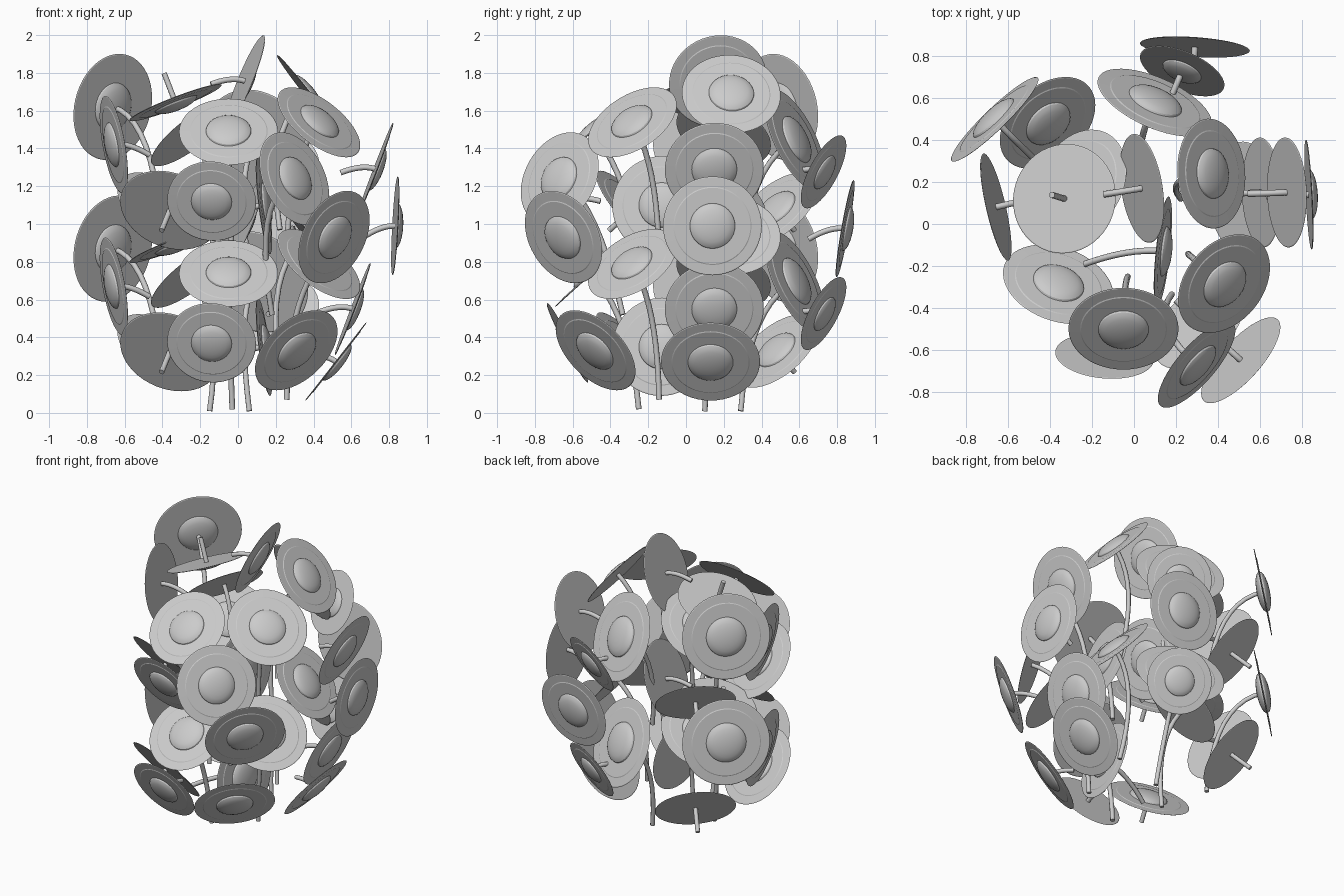
import bpy, math
from mathutils import Vector

if "Cube" in bpy.data.objects:
    bpy.data.objects.remove(bpy.data.objects["Cube"])

RADIUS, DROP = 0.262, 0.75
# position, heading and pitch in degrees, optional size factor
PAIRED = {  # these appear again one tier lower
    "front": (-.05, -.50, 1.49, -90, 48),
    "front_drooping": (-.14, -.63, 1.12, -95, -27, .9),
    "front_right": (.43, -.285, 1.54, -39, 45),
    "top_side": (.04, .17, 1.755, 9, -22),
    "right": (.37, .24, 1.69, 4, 38),
    "inner_right": (.14, -.13, 1.10, -6, 7),
    "back_right": (.10, .58, 1.445, 66, 24, 1.12),
    "back_small": (.23, .73, 1.275, 67, -26, .82),
    "back_left": (-.665, .50, 1.62, 134, 10, 1.09),
    "left": (-.66, .08, 1.42, 193, -10),
    "left_hanging": (-.33, .12, 1.64, -17, -68),
    "left_inner": (-.25, .20, 1.48, 153, 49),
    "left_back_inner": (-.41, .48, 1.08, -48, 42),
    "left_front_inner": (-.36, -.285, 1.075, 70, 40, 1.04),
}
SINGLE = {
    "front_right_mid": (.30, -.67, 1.24, -41, 20),
    "front_right_outer": (.51, -.65, .93, -42, -21),
    "front_right_base": (.31, -.48, .33, -47, -36),
    "right_mid": (.73, .15, 1.29, 2, -21),
    "right_low": (.61, .15, .55, 2, -21),
    "right_outer": (.835, .14, .99, 3, -3),
    "right_base": (.52, .13, .27, 0, -38),
    "back_outer": (.29, .845, .975, 86, -10),
}
CUPPED = ("back_left", "back_small")  # these also bulge at the back


def lathe(name, profile, seg, loc, normal, scale):
    """Spin an (r, height) profile around the facing axis."""
    verts, faces, rings = [], [], []
    for r, h in profile:
        n = len(verts)
        count = seg if r else 1
        verts += [(r * math.cos(math.tau * i / seg), r * math.sin(math.tau * i / seg), h)
                  for i in range(count)]
        rings.append([n + i % count for i in range(seg)])
    for a, b in zip(rings, rings[1:]):
        for i in range(seg):
            j = (i + 1) % seg
            faces.append(list(dict.fromkeys((a[i], a[j], b[j], b[i]))))
    me = bpy.data.meshes.new(name)
    me.from_pydata(verts, [], faces)
    ob = bpy.data.objects.new(name, me)
    bpy.context.collection.objects.link(ob)
    ob.location = loc
    ob.rotation_mode = 'QUATERNION'
    ob.rotation_quaternion = normal.to_track_quat('Z', 'Y')
    ob.scale = (scale,) * 3
    bpy.ops.object.select_all(action='DESELECT')
    bpy.context.view_layer.objects.active = ob
    ob.select_set(True)
    bpy.ops.object.shade_smooth_by_angle(angle=math.radians(25))


def stem(name, start, normal, end):
    """Bent tube leaving the back of the flower."""
    mid = start - normal * (end - start).length * 0.4
    cu = bpy.data.curves.new(name, 'CURVE')
    cu.dimensions = '3D'
    cu.bevel_depth = 0.015
    cu.bevel_resolution = 2
    cu.use_fill_caps = True
    sp = cu.splines.new('POLY')
    sp.points.add(10)
    for i, p in enumerate(sp.points):
        t = i / 10
        p.co = (*(start * (1 - t) ** 2 + mid * 2 * t * (1 - t) + end * t * t), 1)
    bpy.context.collection.objects.link(bpy.data.objects.new(name, cu))


# thin petal disc with a slight step, and a domed centre
DISC = [(0, -.02), (.98, -.02), (1, -.01), (.98, 0), (.79, .005), (.77, .015), (0, .015)]
DOME = [(.46 * math.cos(a), .01 + .14 * math.sin(a)) for a in (math.pi / 12 * i for i in range(6))] + [(0, .15)]


def flower(name, x, y, z, heading, pitch, size=1):
    h, p = math.radians(heading), math.radians(pitch)
    n = Vector((math.cos(h) * math.cos(p), math.sin(h) * math.cos(p), math.sin(p)))
    c = Vector((x, y, z))
    lathe(name + "_petals", DISC, 48, c, n, RADIUS * size)
    lathe(name + "_centre", DOME, 32, c, n, RADIUS * size)
    if name.endswith(CUPPED):
        lathe(name + "_back_cup", DOME, 32, c, -n, RADIUS * size)
    # outward, upright flowers have long stems down; the rest short ones
    outward = n.x * x + n.y * y
    if pitch > 9 and outward > 0:
        end = Vector((x * .6, y * .5, max(z - .72, .01)))
    elif outward < 0:
        end = c - n * .17
    elif pitch > 0:
        end = c - n * .38 - Vector((0, .1, .1))
    else:
        end = c - n * .2 - Vector((0, 0, .09))
    stem(name + "_stem", c, n, end)


for name, (x, y, z, *rest) in PAIRED.items():
    flower("upper_" + name, x, y, z, *rest)
    flower("lower_" + name, x, y, z - DROP, *rest)
for name, spec in SINGLE.items():
    flower(name, *spec)
